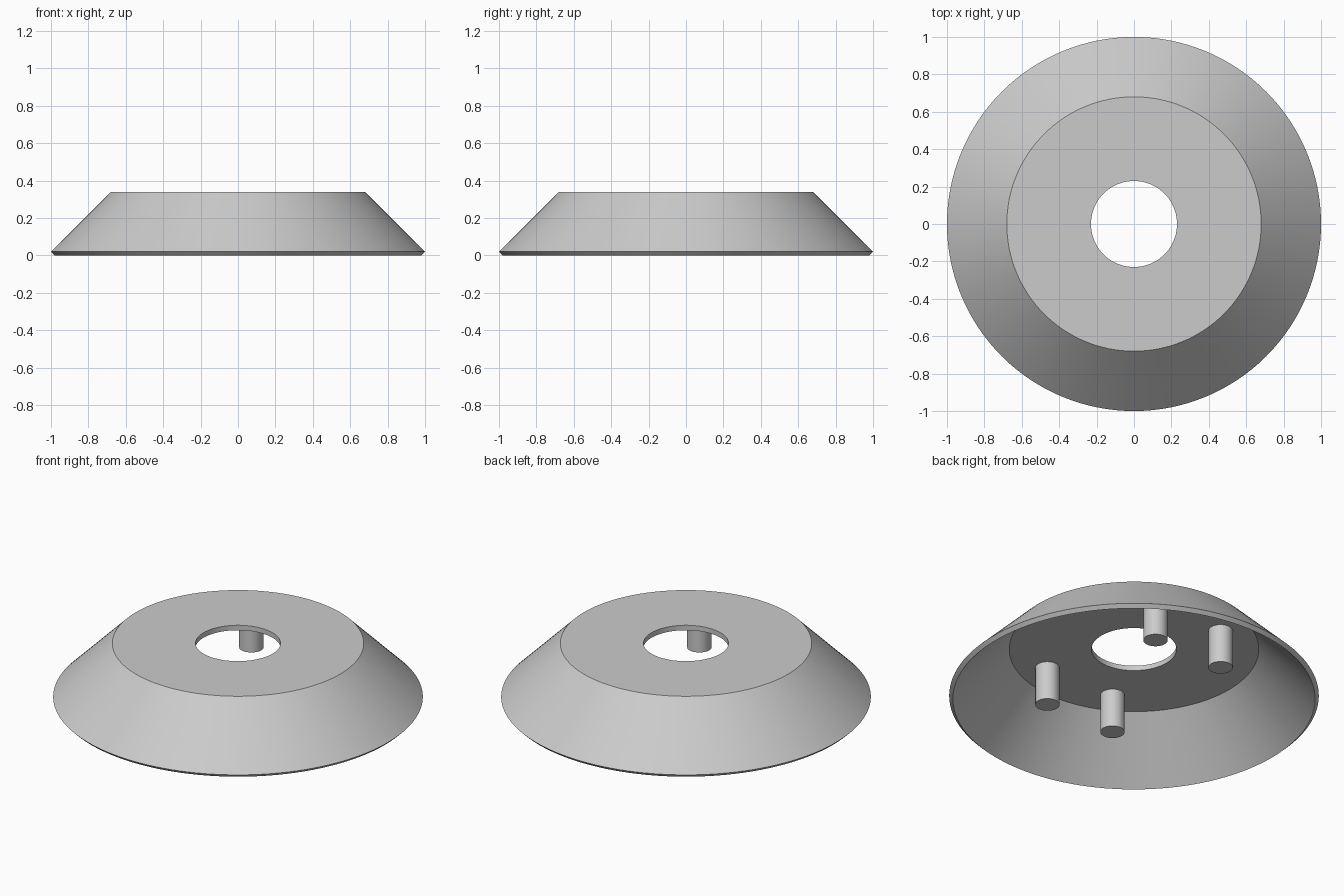
import bpy
import bmesh
import math
from mathutils import Matrix

SIDES = 128

cube = bpy.data.objects.get("Cube")
if cube:
    bpy.data.objects.remove(cube, do_unlink=True)

# Single plain grey
grey = bpy.data.materials.new("light_grey")
grey.use_nodes = True
colour = (0.6, 0.6, 0.6, 1)
grey.diffuse_color = colour
grey.node_tree.nodes["Principled BSDF"].inputs["Base Color"].default_value = colour


def finish(name, bm):
    """Turn a bmesh into a smooth-shaded object with sharp corners kept."""
    bmesh.ops.recalc_face_normals(bm, faces=bm.faces)
    mesh = bpy.data.meshes.new(name)
    bm.to_mesh(mesh)
    bm.free()
    mesh.materials.append(grey)
    obj = bpy.data.objects.new(name, mesh)
    bpy.context.collection.objects.link(obj)
    bpy.ops.object.select_all(action="DESELECT")
    obj.select_set(True)
    bpy.context.view_layer.objects.active = obj
    bpy.ops.object.shade_smooth_by_angle(angle=math.radians(30))
    return obj


# Hollow flared cover: closed wall section (radius, height) spun about z
section = [(0.23, 0.34), (0.68, 0.34), (1.0, 0.02),
           (0.98, 0.0), (0.675, 0.31), (0.23, 0.31)]
bm = bmesh.new()
verts = [bm.verts.new((r, 0, z)) for r, z in section]
edges = [bm.edges.new((a, b)) for a, b in zip(verts, verts[1:] + verts[:1])]
bmesh.ops.spin(bm, geom=verts + edges, cent=(0, 0, 0), axis=(0, 0, 1),
               angle=math.tau, steps=SIDES, use_merge=True)
bmesh.ops.remove_doubles(bm, verts=bm.verts, dist=0.0001)
finish("flared_cover", bm)

# Four mounting pegs hanging from the underside of the top
PEG_BOTTOM, PEG_TOP = 0.08, 0.315
for side, sx in (("left", 1), ("right", -1)):
    for end, sy in (("front", -1), ("back", 1)):
        bm = bmesh.new()
        place = Matrix.Translation((sx * 0.23, sy * 0.455, (PEG_BOTTOM + PEG_TOP) / 2))
        bmesh.ops.create_cone(bm, cap_ends=True, segments=48, radius1=0.066,
                              radius2=0.066, depth=PEG_TOP - PEG_BOTTOM, matrix=place)
        finish(f"{end}_{side}_peg", bm)
